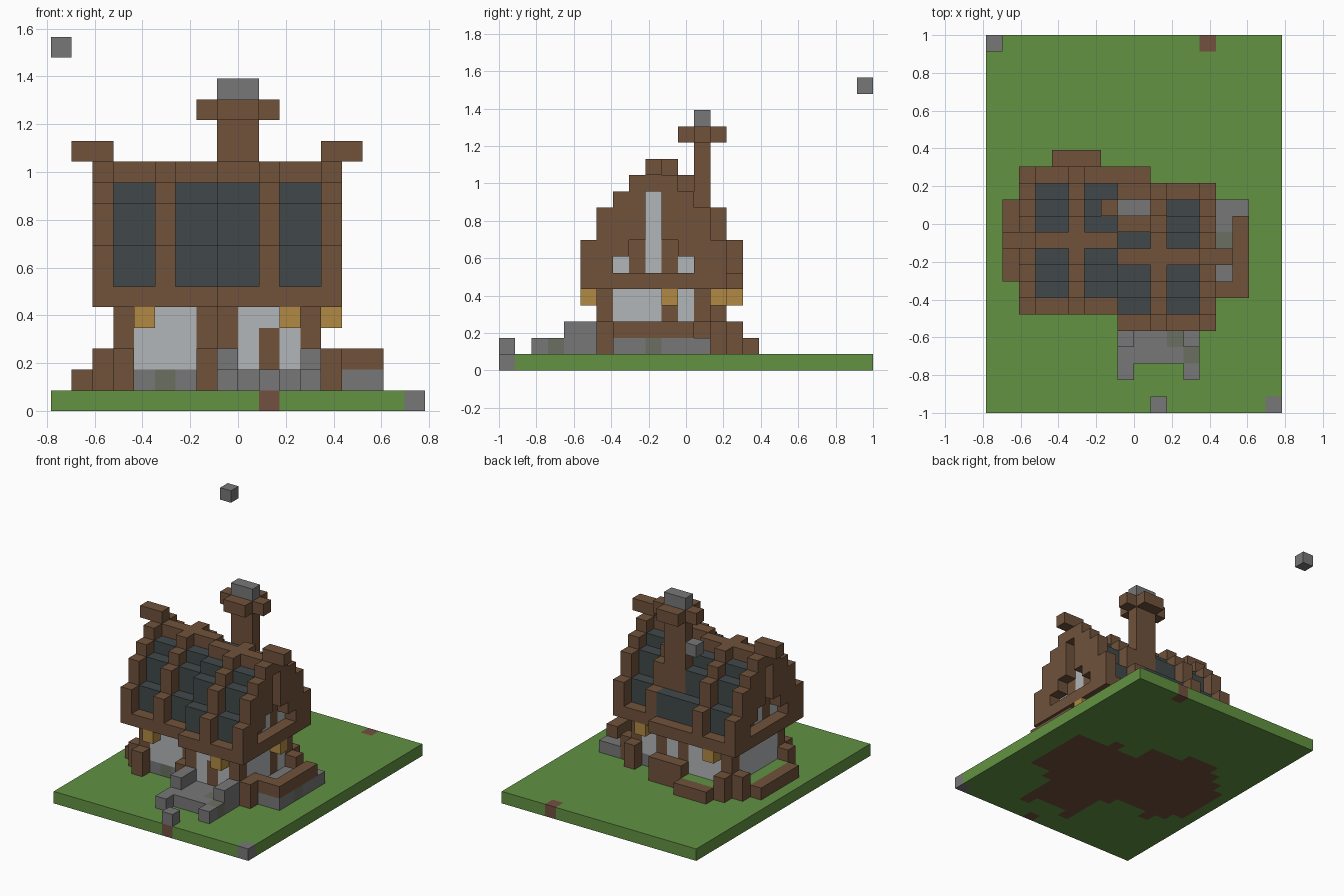
import bpy
import bmesh
from mathutils import Vector

cube = bpy.data.objects.get("Cube")
if cube:
    bpy.data.objects.remove(cube, do_unlink=True)

U = 2 / 23            # edge length of one block
NX, NY = 18, 23       # blocks across and deep


def material(name, rgb):
    """Flat material from a screen colour, stored as linear values."""
    lin = [((c / 255 + 0.055) / 1.055) ** 2.4 for c in rgb] + [1.0]
    m = bpy.data.materials.new(name)
    m.use_nodes = True
    m.diffuse_color = lin
    bsdf = m.node_tree.nodes["Principled BSDF"]
    bsdf.inputs["Base Color"].default_value = lin
    bsdf.inputs["Roughness"].default_value = 0.9
    return m


GRASS = material("grass green", (98, 146, 66))
DIRT = material("dirt brown", (114, 80, 62))
WOOD = material("timber brown", (112, 82, 59))
SLATE = material("slate", (65, 73, 74))
STONE = material("stone grey", (119, 119, 119))
MOSS = material("mossy stone", (107, 112, 97))
PLASTER = material("plaster", (178, 182, 184))
GOLD = material("lantern gold", (177, 138, 66))

blocks = {}           # cell -> (part name, material)


def fill(part, mat, xs, ys, zs):
    """Fill a box of cells; each range is one index or an inclusive pair."""
    spans = [(s, s) if isinstance(s, int) else s for s in (xs, ys, zs)]
    for i in range(spans[0][0], spans[0][1] + 1):
        for j in range(spans[1][0], spans[1][1] + 1):
            for k in range(spans[2][0], spans[2][1] + 1):
                blocks[i, j, k] = (part, mat)


# House body: two staggered bays on a stone footing
for xs, ys in (((3, 7), (7, 13)), ((8, 9), (6, 13)), ((10, 12), (6, 12))):
    fill("footing", STONE, xs, ys, 1)
    fill("plaster_walls", PLASTER, xs, ys, (2, 4))
fill("mossy_footing", MOSS, 5, 7, 1)

# Timber posts and their feet
for i, j in ((3, 7), (7, 7), (8, 6), (12, 6), (12, 10), (12, 12),
             (9, 13), (7, 13), (3, 13)):
    fill("timber_posts", WOOD, i, j, (1, 4))
for i, j in ((3, 6), (2, 7), (7, 6), (13, 6), (13, 12), (12, 13),
             (3, 14), (2, 13), (7, 14), (8, 14), (9, 14)):
    fill("post_feet", WOOD, i, j, (1, 2))
fill("door", WOOD, 10, 6, (2, 3))

# Front steps
fill("steps", STONE, (8, 12), (3, 5), 1)
for i in (8, 12):
    fill("steps", STONE, i, 2, 1)
    fill("step_pillars", STONE, i, (4, 5), 2)
for i, j in ((12, 3), (11, 4)):
    fill("mossy_steps", MOSS, i, j, 1)

# Terrace with a rail on the +x side
fill("terrace", STONE, (14, 15), (7, 12), 1)
fill("terrace", STONE, 13, (7, 11), 1)
for i, j in ((14, 10), (15, 9)):
    fill("mossy_terrace", MOSS, i, j, 1)
fill("terrace_rail", WOOD, (13, 15), 7, 2)
fill("terrace_rail", WOOD, 15, (7, 11), 2)

# Planters at the -x side and the back
fill("planter_grass", GRASS, 2, (8, 12), 1)
fill("planter_rail", WOOD, 1, (8, 12), 1)
fill("planter_grass", GRASS, (4, 6), 14, 1)
fill("planter_rail", WOOD, (4, 6), 15, 1)

# Eaves plate
for xs, ys in (((2, 7), (6, 14)), ((8, 9), (5, 14)), ((10, 13), (5, 13))):
    fill("eaves_plate", WOOD, xs, ys, 5)

# Stepped roof: tops of slate and rafters by distance from the ridge
SLATE_TOP = (11, 10, 9, 7)
RAFTER_TOP = (11, 11, 10, 9, 7)
RAFTER_BASE = (11, 8, 7, 6, 6)
for i in range(2, 14):
    for j in range(5, 15):
        ridge = 10 if i < 8 or (i < 10 and j > 10) else 9
        d = abs(j - ridge)
        if d > 4:
            continue
        if i in (2, 13):
            fill("gable_rafters", WOOD, i, j, (RAFTER_BASE[d], RAFTER_TOP[d]))
        elif i in (5, 10):
            fill("roof_rafters", WOOD, i, j, (6, RAFTER_TOP[d]))
        elif d < 4:
            fill("slate_roof", SLATE, i, j, (6, SLATE_TOP[d]))
        if d == 0:
            fill("ridge_beam", WOOD, i, j, 11)
        # Plastered gable ends with two studs
        if i in (3, 12) and d < 3:
            fill("gable_wall", PLASTER, i, j, (6, (10, 9, 7)[d]))
            if d == 1:
                fill("gable_studs", WOOD, i, j, (6, 9))
fill("ridge_tip", WOOD, (1, 2), 10, 12)
fill("ridge_tip", WOOD, (13, 14), 9, 12)

# Chimney with a cross-shaped collar and stone cap
fill("chimney", WOOD, (8, 9), 12, (6, 14))
fill("chimney_collar", WOOD, (7, 10), 12, 14)
fill("chimney_collar", WOOD, (8, 9), (11, 13), 14)
fill("chimney_cap", STONE, (8, 9), 12, 15)

# Lanterns under the eaves
for i, j in ((4, 6), (11, 5), (13, 10), (4, 14), (11, 13)):
    fill("lanterns", GOLD, i, j, 4)

# Loose stones
fill("path_stone", STONE, 10, 0, 1)
fill("floating_stone", STONE, 0, NY - 1, 17)

# Ground: dirt wherever something is built on it
for i in range(NX):
    for j in range(NY):
        if (i, j, 1) in blocks or (i, j) == (13, 22):
            fill("dirt", DIRT, i, j, 0)
        else:
            fill("lawn", GRASS, i, j, 0)
fill("corner_stone", STONE, NX - 1, 0, 0)


def build(part, mat, cells):
    """Mesh of the exposed block faces, with flat areas merged."""
    bm = bmesh.new()
    verts = {}

    def vert(p):
        if p not in verts:
            verts[p] = bm.verts.new(((p[0] - NX / 2) * U,
                                     (p[1] - NY / 2) * U, p[2] * U))
        return verts[p]

    for cell in cells:
        for axis in range(3):
            for side in (0, 1):
                near = list(cell)
                near[axis] += 2 * side - 1
                if tuple(near) in blocks:
                    continue
                u, v = (axis + 1) % 3, (axis + 2) % 3
                loop = []
                for a, b in ((0, 0), (1, 0), (1, 1), (0, 1)):
                    p = list(cell)
                    p[axis] += side
                    p[u] += a
                    p[v] += b
                    loop.append(vert(tuple(p)))
                bm.faces.new(loop if side else loop[::-1])
    if bm.faces:
        mesh = bpy.data.meshes.new(part)
        bm.to_mesh(mesh)
        mesh.materials.append(mat)
        obj = bpy.data.objects.new(part, mesh)
        bpy.context.collection.objects.link(obj)
    bm.free()


parts = {}
for cell, key in blocks.items():
    parts.setdefault(key, []).append(cell)
for (part, mat), cells in parts.items():
    build(part, mat, cells)
